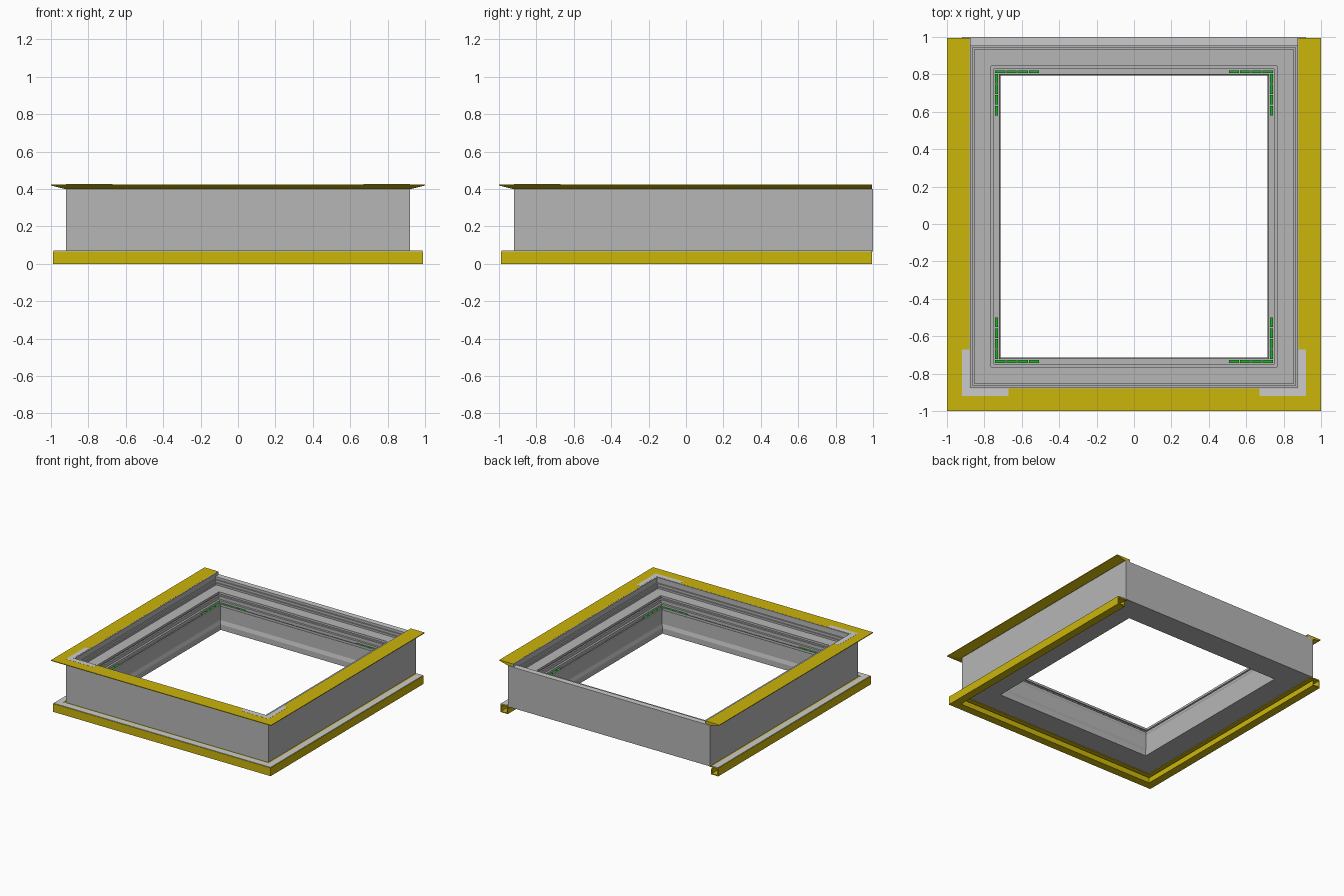
import bpy, bmesh

if "Cube" in bpy.data.objects:
    bpy.data.objects.remove(bpy.data.objects["Cube"])

W, YF, YB, CUT = 0.92, -0.92, 1.0, 0.995   # outer wall lines and trim cut-off


def material(name, rgb):
    m = bpy.data.materials.new(name)
    m.diffuse_color = (*rgb, 1)
    m.use_nodes = True
    m.node_tree.nodes["Principled BSDF"].inputs["Base Color"].default_value = m.diffuse_color
    return m


yellow = material("yellow", (0.60, 0.46, 0.003))
green = material("green", (0.012, 0.45, 0.02))
grey = material("mid_grey", (0.47, 0.47, 0.47))


def finish(name, bm, mat=None):
    bmesh.ops.recalc_face_normals(bm, faces=bm.faces)
    me = bpy.data.meshes.new(name)
    bm.to_mesh(me)
    bm.free()
    ob = bpy.data.objects.new(name, me)
    bpy.context.collection.objects.link(ob)
    if mat:
        me.materials.append(mat)
    return ob


def sweep(name, profile, closed, mat=None):
    """Mitred sweep; profile = (inset from outer wall, z). Open runs stop at CUT."""
    bm = bmesh.new()
    rings = [[], [], [], []]
    for d, z in profile:
        x, yf = W - d, YF + d
        yb = YB - d if closed else CUT
        for ring, (px, py) in zip(rings, ((-x, yb), (-x, yf), (x, yf), (x, yb))):
            ring.append(bm.verts.new((px, py, z)))
    n = len(profile)
    for i in range(4 if closed else 3):
        a, b = rings[i], rings[(i + 1) % 4]
        for j in range(n):
            k = (j + 1) % n
            bm.faces.new((a[j], a[k], b[k], b[j]))
    if not closed:
        bm.faces.new(rings[0])
        bm.faces.new(rings[3])
    return finish(name, bm, mat)


def add_box(bm, x0, x1, y0, y1, z0, z1):
    vs = bmesh.ops.create_cube(bm, size=1)["verts"]
    for v in vs:
        v.co = ((x0 + x1) / 2 + v.co.x * (x1 - x0),
                (y0 + y1) / 2 + v.co.y * (y1 - y0),
                (z0 + z1) / 2 + v.co.z * (z1 - z0))


# Main curb: straight outer wall, stepped and grooved inside, flat underside
sweep("curb_frame", [
    (0, 0.065), (0, 0.398), (0.047, 0.398), (0.047, 0.38), (0.057, 0.38),
    (0.057, 0.36), (0.067, 0.36), (0.067, 0.345),
    (0.155, 0.345), (0.155, 0.327), (0.143, 0.327), (0.143, 0.312),
    (0.155, 0.312), (0.155, 0.285), (0.172, 0.285), (0.172, 0.26),
    (0.197, 0.26), (0.197, 0.275), (0.201, 0.275), (0.201, 0.26),
    (0.196, 0.25), (0.196, 0.14), (0.206, 0.11), (0.206, 0.065)], True, grey)

# Light strip on top of the wall
sweep("wall_top_strip", [
    (0, 0.397), (0, 0.401), (0.047, 0.401), (0.047, 0.397)], True)

# Upper flange with sloping underside, open at the back
sweep("upper_flange", [
    (0.04, 0.402), (0.04, 0.425), (-0.08, 0.425), (-0.08, 0.419),
    (-0.004, 0.40), (0.0, 0.402)], False, yellow)

# Grey lip along the inner edge of the flange
sweep("flange_inner_lip", [
    (0.04, 0.40), (0.04, 0.4245), (0.047, 0.4245), (0.047, 0.40)], False, grey)

# Lower trim: thin hollow box section with a lip tucked under the curb
sweep("lower_trim", [
    (-0.07, 0), (-0.07, 0.067), (0.015, 0.067), (0.015, 0.059),
    (-0.062, 0.059), (-0.062, 0.008), (-0.012, 0.008), (-0.012, 0.045),
    (-0.004, 0.045), (-0.004, 0)], False, yellow)

# Light strip lying on the lower trim
sweep("lower_trim_strip", [
    (-0.066, 0.066), (-0.066, 0.07), (-0.015, 0.07), (-0.015, 0.066)], False)

# L-shaped corner plates on the front corners of the flange
for side, s in (("left", -1), ("right", 1)):
    bm = bmesh.new()
    pts = [(0.92, -0.92), (0.92, -0.67), (0.88, -0.67),
           (0.88, -0.88), (0.67, -0.88), (0.67, -0.92)]
    f = bm.faces.new([bm.verts.new((s * x, y, 0.423)) for x, y in pts])
    up = bmesh.ops.extrude_face_region(bm, geom=[f])["geom"]
    for v in up:
        if isinstance(v, bmesh.types.BMVert):
            v.co.z = 0.4258
    finish("corner_plate_" + side, bm)

# Green segmented corner clips in the inner channel
X, SEG, GAP, T = 0.742, 0.054, 0.006, 0.016
for row, yc, sy in (("front", -0.742, 1), ("back", 0.822, -1)):
    for side, s in (("left", -1), ("right", 1)):
        bm = bmesh.new()
        for i in range(4):
            a = i * (SEG + GAP)
            add_box(bm, *sorted((s * (X - a), s * (X - a - SEG))),
                    *sorted((yc, yc + sy * T)), 0.258, 0.272)
            b = T + GAP / 2 + a * 0.95
            add_box(bm, *sorted((s * X, s * (X - T))),
                    *sorted((yc + sy * b, yc + sy * (b + SEG * 0.95))), 0.258, 0.272)
        finish(f"corner_clip_{row}_{side}", bm, green)
